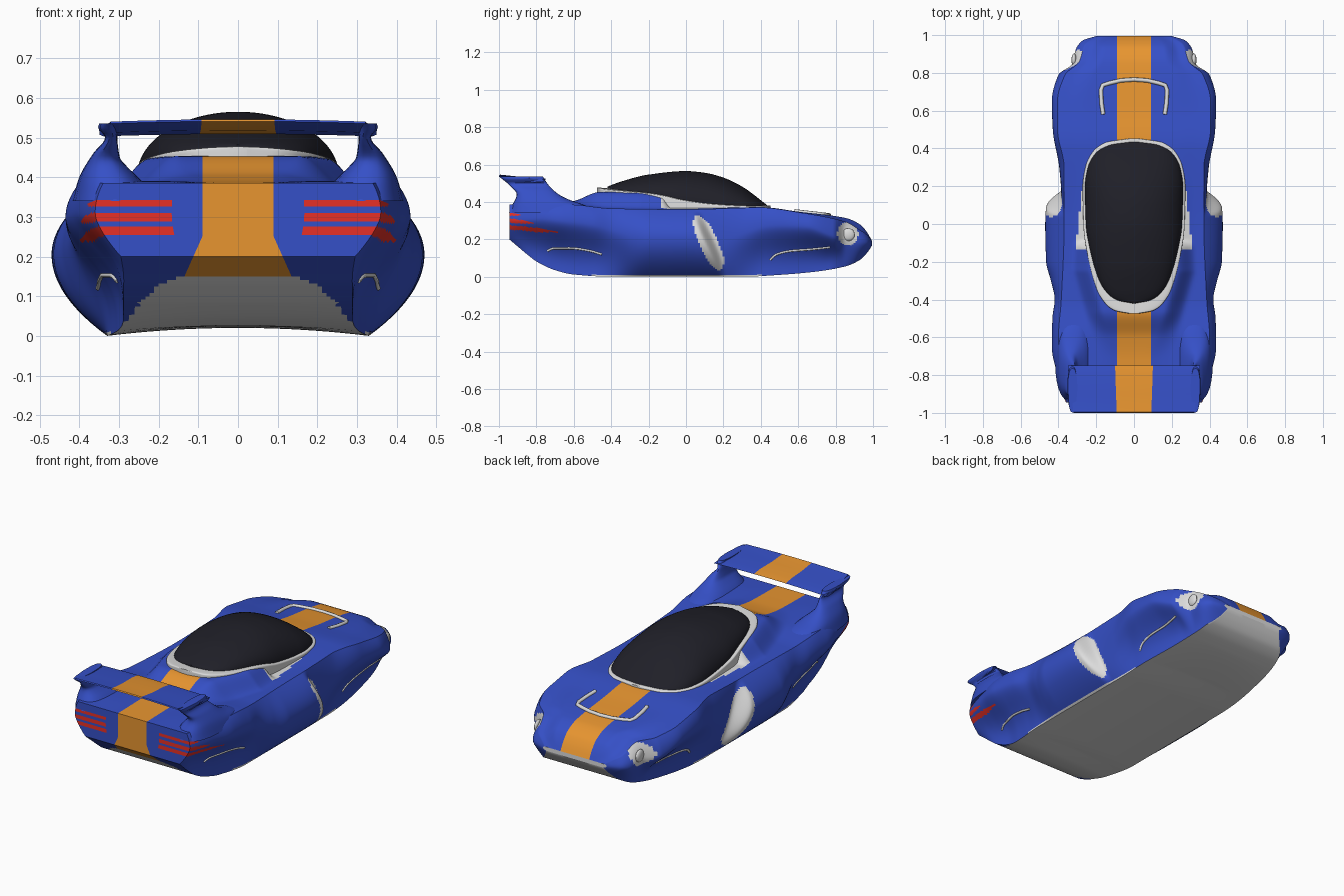
import bpy, bmesh, math
from mathutils import Vector
from mathutils.bvhtree import BVHTree

cube = bpy.data.objects.get("Cube")
if cube:
    bpy.data.objects.remove(cube, do_unlink=True)


def material(name, rgb):
    mat = bpy.data.materials.new(name)
    mat.use_nodes = True
    mat.diffuse_color = (*rgb, 1)
    for node in mat.node_tree.nodes:
        if node.type == 'BSDF_PRINCIPLED':
            node.inputs["Base Color"].default_value = (*rgb, 1)
    return mat


MATS = [material("blue paint", (.036, .08, .57)),
        material("orange stripe", (.80, .30, .03)),
        material("pale trim", (.72, .72, .72)),
        material("red light", (.82, .03, .02)),
        material("dark glass", (.014, .014, .021))]
BLUE, ORANGE, PALE, RED, GLASS = range(len(MATS))


def sample(table, t):
    """Smooth interpolation through (position, value) pairs without overshoot."""
    if t <= table[0][0]:
        return table[0][1]
    if t >= table[-1][0]:
        return table[-1][1]
    slopes = [(b[1] - a[1]) / (b[0] - a[0]) for a, b in zip(table, table[1:])]

    def tangent(k):
        if k == 0 or k == len(slopes):
            return slopes[min(k, len(slopes) - 1)]
        a, b = slopes[k - 1], slopes[k]
        return 2 * a * b / (a + b) if a * b > 0 else 0

    k = max(i for i in range(len(slopes)) if table[i][0] <= t)
    (x0, v0), (x1, v1) = table[k], table[k + 1]
    h = x1 - x0
    u = (t - x0) / h
    blend = u * u * (3 - 2 * u)
    return (v0 + (v1 - v0) * blend + h * tangent(k) * u * (1 - u) ** 2
            - h * tangent(k + 1) * u * u * (1 - u))


def clamp(v):
    return max(0, min(1, v))


def finish(bm, name, rule=None, colour=BLUE, angle=35):
    bmesh.ops.remove_doubles(bm, verts=bm.verts, dist=1e-5)
    bmesh.ops.recalc_face_normals(bm, faces=bm.faces)
    for f in bm.faces:
        f.material_index = rule(f) if rule else colour
    mesh = bpy.data.meshes.new(name)
    bm.to_mesh(mesh)
    for mat in MATS:
        mesh.materials.append(mat)
    obj = bpy.data.objects.new(name, mesh)
    bpy.context.collection.objects.link(obj)
    bpy.ops.object.select_all(action='DESELECT')
    obj.select_set(True)
    bpy.context.view_layer.objects.active = obj
    bpy.ops.object.shade_smooth_by_angle(angle=math.radians(angle))


def loft(bm, rings, closed=True, caps=True):
    rows = [[bm.verts.new(p) for p in ring] for ring in rings]
    n = len(rows[0])
    for a, b in zip(rows, rows[1:]):
        for i in range(n if closed else n - 1):
            j = (i + 1) % n
            bm.faces.new((a[i], a[j], b[j], b[i]))
    if caps:
        bm.faces.new(rows[0])
        bm.faces.new(rows[-1])


# Body shape along its length
WIDTH = [(-.945, .36), (-.92, .37), (-.8, .405), (-.65, .435), (-.5, .432), (-.4, .42), (-.3, .44),
         (-.2, .465), (0, .47), (.095, .466), (.165, .385), (.3, .395), (.5, .43), (.65, .435),
         (.79, .40), (.85, .325), (.92, .31), (.97, .275), (.995, .2)]
BULGE = [(-.945, .6), (-.75, .76), (-.5, .74), (-.2, .57), (.2, .57), (.45, .74), (.65, .78),
         (.8, .65), (.995, .57)]
TUCK = [(-.945, .2), (-.8, .9), (-.7, 1), (-.5, 1), (-.25, 0), (.2, 0), (.42, 1), (.75, 1), (.9, .2), (.995, 0)]
SHOULDER = [(-.945, .34), (-.8, .385), (-.6, .40), (-.4, .385), (0, .37), (.3, .37), (.5, .405),
            (.65, .405), (.79, .365), (.86, .29), (.95, .26), (.995, .19)]
SHOULDER_Z = [(-.945, .385), (-.8, .39), (-.6, .385), (-.4, .365), (0, .36), (.4, .37),
              (.6, .345), (.85, .295), (.93, .25), (.97, .222), (.995, .19)]
DECK_Z = [(-.945, .385), (-.72, .39), (-.6, .405), (-.46, .453), (-.3, .45), (-.13, .44),
          (-.08, .372), (.4, .372), (.6, .348), (.85, .315), (.93, .28), (.97, .235), (.995, .19)]
SILL = [(-.945, .295), (-.88, .288), (-.7, .29), (-.6, .305), (-.4, .33),
        (.4, .33), (.7, .30), (.9, .26), (.995, .18)]
SILL_Z = [(-.945, .20), (-.9, .162), (-.85, .12), (-.8, .082), (-.7, .035), (-.6, .012), (-.4, 0),
          (.3, 0), (.5, .01), (.7, .028), (.85, .055), (.93, .09), (.97, .13), (.995, .168)]
TAIL, NOSE, STRIPE = -.945, .995, .09
SIDE_N, TOP_N, FLOOR_IN, FLOOR_OUT = 44, 22, 4, 14
FLOOR_N = FLOOR_IN + FLOOR_OUT


def skewed(y, z):
    """The side intake leans, so the width step shifts with height."""
    return y + .46 * (z - .18) * math.exp(-((y - .12) / .16) ** 2)


def stripe_half(y, z):
    """The stripe flares out at the bottom of the tail."""
    return STRIPE + .045 * clamp((.25 - z) / .1) * (y < -.8)


def half_section(y):
    wb, zb, ws, zs, zt = (sample(t, y) for t in (SILL, SILL_Z, SHOULDER, SHOULDER_Z, DECK_Z))
    zw = zb + (zs - zb) * sample(BULGE, y)
    tuck = sample(TUCK, y)
    arch = .02 * clamp((.8 - abs(y)) / .3)
    s = stripe_half(y, zb)
    floor = [s * k / FLOOR_IN for k in range(FLOOR_IN)]
    floor += [s + (wb - s) * k / FLOOR_OUT for k in range(FLOOR_OUT)]
    pts = [(x, y, zb + arch * (1 - (x / wb) ** 2)) for x in floor]
    for k in range(SIDE_N + 1):
        z = zb + (zs - zb) * k / SIDE_N
        w = sample(WIDTH, skewed(y, z))
        if z < zw:
            # full round side blended with the tucked-in fender side
            rise = (z - zb) / (zw - zb)
            t = rise ** 1.5
            full, tucked = 1 - (1 - rise) ** 2, t * t * (3 - 2 * t)
            x = wb + (w - wb) * (full + (tucked - full) * tuck)
        else:
            x = ws + (w - ws) * (1 - ((z - zw) / (zs - zw)) ** 2)
        pts.append((x, y, z))
    xs = [ws + (STRIPE - ws) * k / TOP_N for k in range(1, TOP_N + 1)]
    hump = .2 + .38 * clamp((y + .7) / .45)
    for x in xs + [STRIPE * 2 / 3, STRIPE / 3, 0]:
        u = clamp((x / ws - hump) / .3)
        pts.append((x, y, zs + (zt - zs) * (1 - u * u * (3 - 2 * u))))
    return pts


def mirrored(half):
    return half + [(-x, y, z) for x, y, z in half[-2:0:-1]]


def body_colour(f):
    c = f.calc_center_median()
    x, y, z, n = abs(c.x), c.y, c.z, f.normal
    if y > .992 or z < .008:
        return PALE
    # pale floor, ending in an arch under the tail
    arch = .13 + .16 * math.sqrt(clamp((.15 - z) / .13)) if z < .148 else 0
    if n.z < -.3 and x < sample(SILL, y) and z < sample(SILL_Z, y) + .022 and (y > -.7 or x < arch):
        return PALE
    # side intake, cockpit vents, headlight surrounds
    if x > .36 and ((skewed(y, z) - .122) / .053) ** 2 + ((z - .18) / .148) ** 4 < 1:
        return PALE
    if -.135 < y < .25 and .2 < x < .305 - .11 * (y + .1) and z > .355:
        return PALE
    if x > sample(SHOULDER, y) - .004 and ((y - .865) / .056) ** 2 + ((z - .23) / .062) ** 2 < 1:
        return PALE
    # tail light bars wrapping round the corners
    for level, end in ((.335, -.87), (.30, -.8), (.265, -.68)):
        thick = .011 * clamp((end - y) / .1)
        if x > .16 and y < end and abs(z - level + .1 * (y - TAIL)) < thick:
            return RED
    return ORANGE if x < stripe_half(y, z) + .001 else BLUE


body = bmesh.new()
count = 194
stations = [TAIL + (NOSE - TAIL) * k / count for k in range(count + 1)]
loft(body, [mirrored(half_section(y)) for y in stations], caps=False)
for y in (TAIL, NOSE):
    grid = []
    for w, _, z in half_section(y)[FLOOR_N:FLOOR_N + SIDE_N + 1]:
        s = stripe_half(y, z)
        half = [0, s] + [s + (w - s) * k / 14 for k in range(1, 15)]
        grid.append([(x, y, z) for x in [-h for h in half[:0:-1]] + half])
    loft(body, grid, closed=False, caps=False)
finish(body, "body", body_colour)
surface = BVHTree.FromBMesh(body)

# Glass canopy and its pale surround
CANOPY_W = [(-.42, .01), (-.405, .09), (-.37, .14), (-.3, .185), (-.15, .23), (0, .255), (.2, .26),
            (.3, .245), (.37, .21), (.42, .14), (.44, .01)]
CANOPY_TOP = [(-.42, .482), (-.35, .508), (-.2, .546), (0, .565), (.1, .556), (.2, .53),
              (.3, .482), (.44, .378)]
CANOPY_BASE = [(-.42, .462), (-.3, .45), (-.15, .435), (-.08, .422), (0, .402), (.15, .38), (.3, .37),
               (.44, .365)]


def dome(name, colour, grow, front, back, height=None, power=1):
    rings = []
    for k in range(73):
        t = -math.cos(math.pi * k / 72)
        source = .01 + .43 * t
        y = (front + back) / 2 + (back - front) / 2 * t
        w, base = sample(CANOPY_W, source) + grow, sample(CANOPY_BASE, source)
        h = height or sample(CANOPY_TOP, source) - base
        ring = [(w * math.cos(a), y, base + h * max(0, math.sin(a)) ** power)
                for a in (math.pi * i / 40 for i in range(41))]
        rings.append([(w, y, base - .06)] + ring + [(-w, y, base - .06)])
    bm = bmesh.new()
    loft(bm, rings)
    finish(bm, name, colour=colour, angle=50)


dome("canopy_glass", GLASS, 0, -.42, .44)
dome("canopy_surround", PALE, .012, -.475, .453, height=.016, power=.4)

# Rear wing with centre stripe
WING = [(-.75, .518), (-.8, .527), (-.9, .53), (-.995, .54), (-1, .535), (-.93, .512), (-.85, .503), (-.77, .507)]
wing = bmesh.new()
rings = []
for k in range(-14, 15):
    x = k / 40
    lift = .006 * (1 - (x / .35) ** 2)
    rings.append([(x * (1 - .35 * max(0, -.76 - y)), y, z + lift) for y, z in WING])
loft(wing, rings)
finish(wing, "rear_wing", lambda f: ORANGE if abs(f.calc_center_median().x) < .1 else BLUE)

# Wing pillars growing out of the rear fenders
PILLAR_BACK = [(.34, -.947), (.38, -.93), (.44, -.905), (.49, -.945), (.535, -.998)]
PILLAR_FRONT = [(.34, -.45), (.39, -.56), (.41, -.62), (.44, -.68), (.49, -.735), (.535, -.765)]
PILLAR_IN = [(.34, .20), (.40, .252), (.425, .278), (.45, .298), (.5, .304), (.535, .30)]
PILLAR_OUT = [(.34, .418), (.40, .40), (.46, .365), (.5, .335), (.525, .353), (.535, .35)]
for side, name in ((1, "left_wing_pillar"), (-1, "right_wing_pillar")):
    rings = []
    for k in range(25):
        z = .34 + .195 * k / 24
        y0, y1, x0, x1 = (sample(t, z) for t in (PILLAR_BACK, PILLAR_FRONT, PILLAR_IN, PILLAR_OUT))
        ring = []
        for i in range(28):
            c, s = math.cos(math.tau * i / 28), math.sin(math.tau * i / 28)
            px, py = (math.copysign(abs(v) ** .75, v) for v in (c, s))
            taper = 1 - .12 * clamp((z - .5) / .03) * (py < 0)
            ring.append((side * ((x0 + x1) / 2 + (x1 - x0) / 2 * px * taper),
                         (y0 + y1) / 2 + (y1 - y0) / 2 * py, z))
        rings.append(ring)
    pillar = bmesh.new()
    loft(pillar, rings)
    finish(pillar, name)


# Raised trim lines that follow the body
def trim(name, hits, radius):
    curve = bpy.data.curves.new(name, 'CURVE')
    curve.dimensions = '3D'
    curve.bevel_depth = radius
    curve.bevel_resolution = 2
    curve.use_fill_caps = True
    spline = curve.splines.new('POLY')
    spline.points.add(len(hits) - 1)
    for p, co in zip(spline.points, hits):
        p.co = (*co, 1)
    curve.materials.append(MATS[PALE])
    bpy.context.collection.objects.link(bpy.data.objects.new(name, curve))


def side_hit(side, y, z):
    return surface.ray_cast(Vector((side, y, z)), Vector((-side, 0, 0)))[0]


REAR_ARC = [(-.74, .138), (-.71, .152), (-.62, .153), (-.52, .14), (-.45, .12)]
FRONT_ARC = [(.45, .09), (.48, .118), (.56, .138), (.66, .146), (.77, .158)]
for side, label in ((1, "left"), (-1, "right")):
    for part, arc in (("rear", REAR_ARC), ("front", FRONT_ARC)):
        steps = [arc[0][0] + (arc[-1][0] - arc[0][0]) * k / 20 for k in range(21)]
        trim(f"{label}_{part}_arch_line", [side_hit(side, y, sample(arc, y)) for y in steps], .006)
    # round headlamp
    lamp = bmesh.new()
    bmesh.ops.create_uvsphere(lamp, u_segments=24, v_segments=12, radius=.034)
    bmesh.ops.scale(lamp, vec=(.4, 1, 1), verts=lamp.verts)
    bmesh.ops.translate(lamp, vec=side_hit(side, .868, .225), verts=lamp.verts)
    finish(lamp, f"{label}_headlamp", colour=PALE)

HOOD = [(.163, .58), (.172, .64), (.175, .71), (.165, .735), (.13, .746), (.07, .76), (0, .765)]
outline = HOOD + [(-x, y) for x, y in HOOD[-2::-1]]
trim("hood_vent_edge", [surface.ray_cast(Vector((x, y, 1)), Vector((0, 0, -1)))[0] for x, y in outline], .011)
